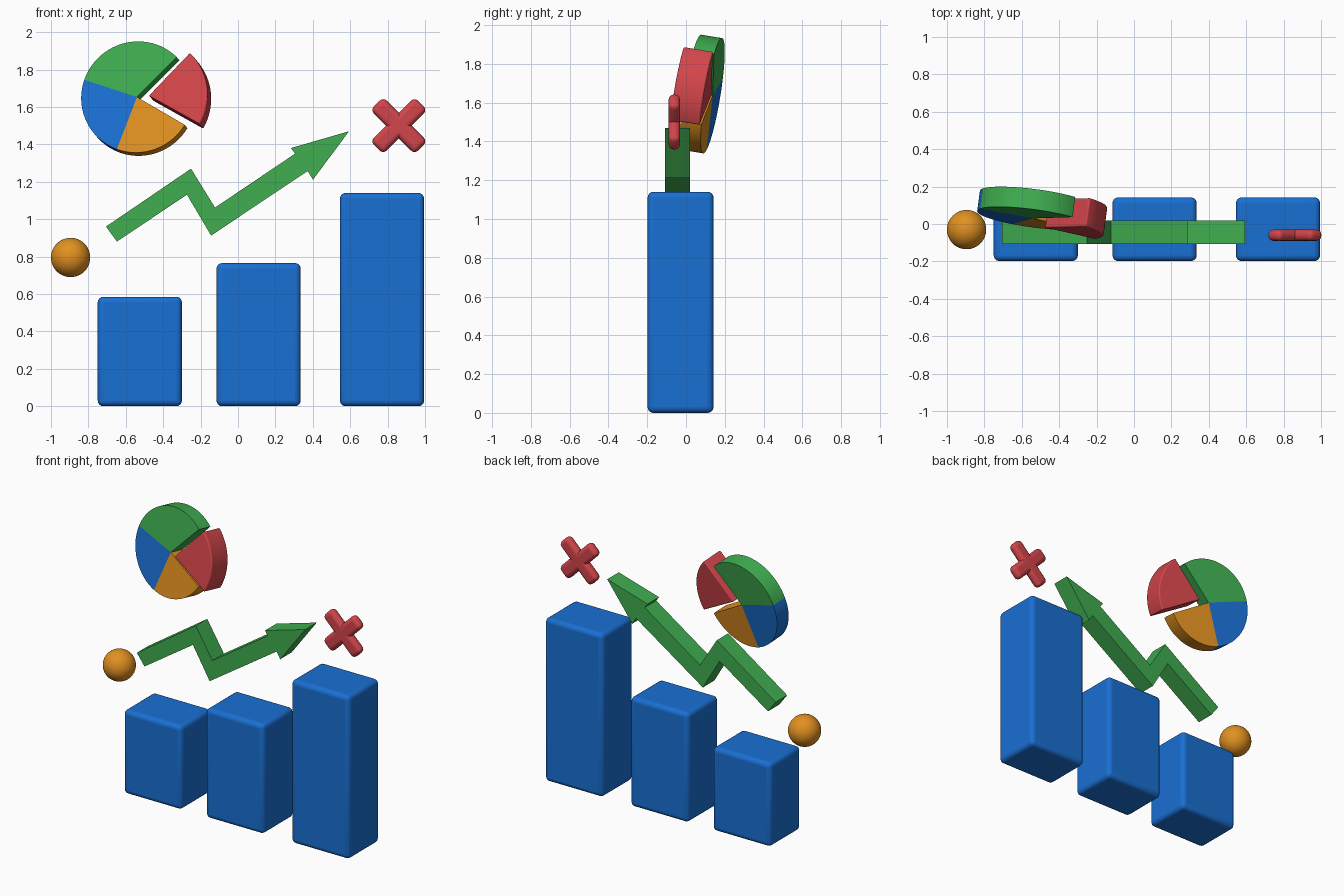
import bpy, bmesh, math
from mathutils import Matrix, Vector

if "Cube" in bpy.data.objects:
    bpy.data.objects.remove(bpy.data.objects["Cube"])


def material(name, rgb):
    m = bpy.data.materials.new(name)
    m.diffuse_color = (*rgb, 1)
    m.use_nodes = True
    m.node_tree.nodes["Principled BSDF"].inputs["Base Color"].default_value = m.diffuse_color
    return m


BLUE = material("blue", (0.01, 0.16, 0.65))
GREEN = material("green", (0.05, 0.42, 0.08))
RED = material("red", (0.65, 0.06, 0.07))
ORANGE = material("orange", (0.75, 0.28, 0.015))


def finish(name, bm, mat, bevel=0, segments=3):
    bmesh.ops.recalc_face_normals(bm, faces=bm.faces)
    me = bpy.data.meshes.new(name)
    bm.to_mesh(me)
    bm.free()
    me.materials.append(mat)
    ob = bpy.data.objects.new(name, me)
    bpy.context.collection.objects.link(ob)
    if bevel:
        b = ob.modifiers.new("bevel", 'BEVEL')
        b.width, b.segments = bevel, segments
        b.limit_method, b.angle_limit = 'ANGLE', math.radians(40)
    bpy.ops.object.select_all(action='DESELECT')
    ob.select_set(True)
    bpy.context.view_layer.objects.active = ob
    bpy.ops.object.shade_smooth_by_angle(angle=math.radians(35))
    return ob


def add_box(bm, size, matrix):
    bmesh.ops.create_cube(bm, size=1, matrix=matrix @ Matrix.Diagonal((*size, 1)))


def prism(points, y0, y1):
    # closed x-z outline pushed from y0 to y1
    bm = bmesh.new()
    face = bm.faces.new([bm.verts.new((x, y0, z)) for x, z in points])
    ext = bmesh.ops.extrude_face_region(bm, geom=[face])
    verts = [g for g in ext["geom"] if isinstance(g, bmesh.types.BMVert)]
    bmesh.ops.translate(bm, verts=verts, vec=(0, y1 - y0, 0))
    return bm


# three chart bars
for label, x, h in (("short", -0.525, 0.585), ("middle", 0.11, 0.765), ("tall", 0.77, 1.14)):
    bm = bmesh.new()
    add_box(bm, (0.45, 0.34, h), Matrix.Translation((x, -0.028, h / 2)))
    finish(label + "_bar", bm, BLUE, 0.03, 4)

# zigzag trend arrow
arrow = [(-0.706, 0.96), (-0.251, 1.27), (-0.123, 1.062), (0.305, 1.35), (0.283, 1.38),
         (0.594, 1.47), (0.401, 1.211), (0.372, 1.257), (-0.144, 0.912), (-0.273, 1.131),
         (-0.647, 0.88)]
finish("trend_arrow", prism(arrow, -0.107, 0.02), GREEN)

# ball
bm = bmesh.new()
bmesh.ops.create_uvsphere(bm, u_segments=48, v_segments=24, radius=0.105,
                          matrix=Matrix.Translation((-0.895, -0.03, 0.795)))
finish("ball", bm, ORANGE)

# cross mark from two rounded bars
bm = bmesh.new()
for a in (45, -45):
    add_box(bm, (0.334, 0.06, 0.097),
            Matrix.Translation((0.86, -0.06, 1.5)) @ Matrix.Rotation(math.radians(a), 4, 'Y'))
finish("cross_mark", bm, RED, 0.027, 4)


# tilted pie chart, origin at the centre of its front face
def slice_part(name, a0, a1, radius, depth, origin, mat, bevel=0):
    n = max(8, round((a1 - a0) / 3))
    arc = [math.radians(a0 + (a1 - a0) * i / n) for i in range(n + 1)]
    pts = [(0, 0)] + [(radius * math.cos(a), radius * math.sin(a)) for a in arc]
    ob = finish(name, prism(pts, 0, depth), mat, bevel)
    ob.location = origin
    ob.rotation_euler = (math.radians(-9.2), 0, math.radians(-7.6))


centre = Vector((-0.54, 0.03, 1.653))
slice_part("green_slice", 46, 162, 0.301, 0.11, centre, GREEN)
slice_part("blue_slice", 162, 250, 0.301, 0.11, centre, BLUE)
slice_part("orange_slice", 250, 330, 0.301, 0.11, centre, ORANGE)
slice_part("pulled_out_red_slice", -29, 47, 0.318, 0.155, (-0.478, -0.02, 1.66), RED, 0.008)
